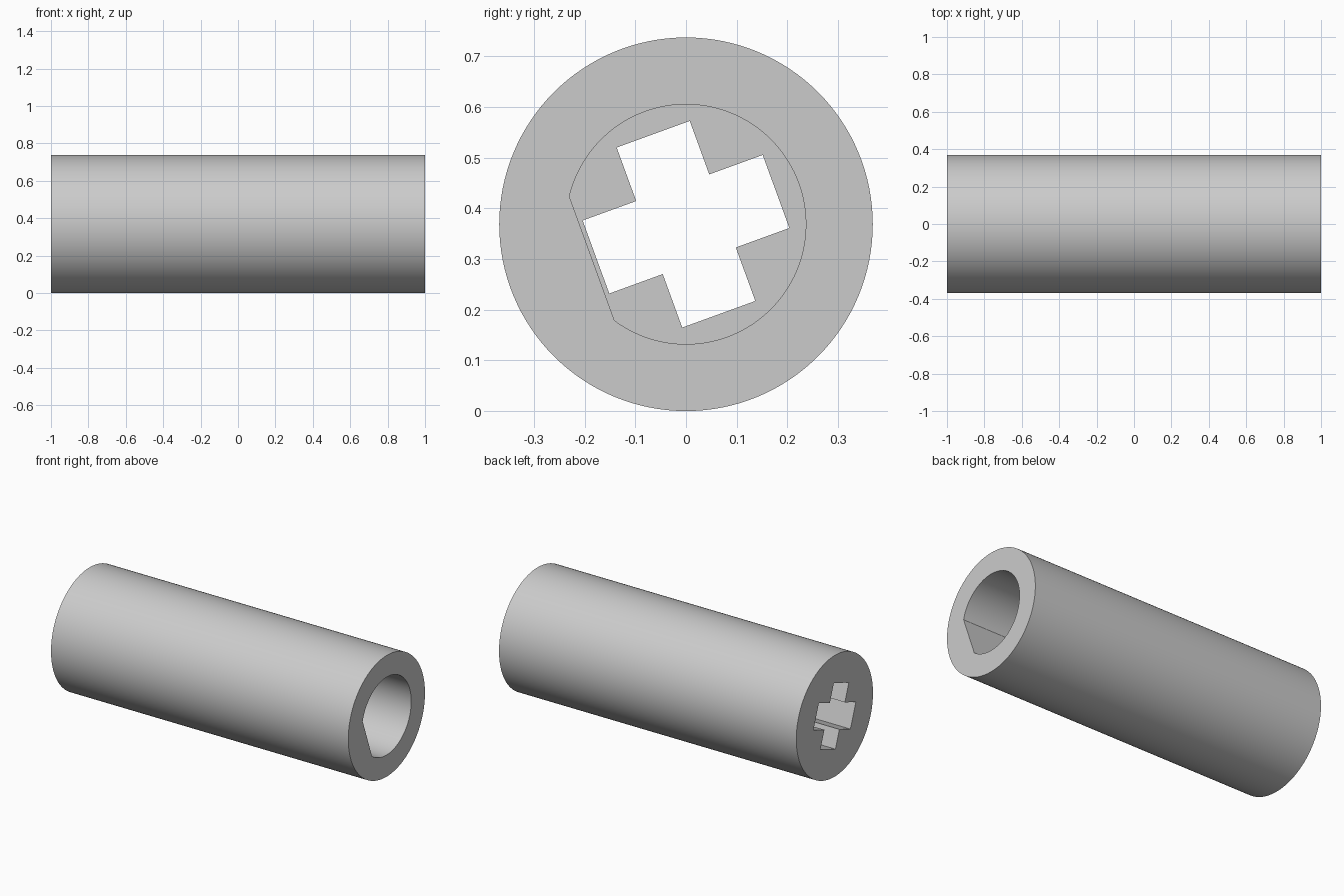
import bpy, bmesh
from math import pi, cos, sin, acos, radians

if "Cube" in bpy.data.objects:
    bpy.data.objects.remove(bpy.data.objects["Cube"])

R = 0.3685           # outer radius, also the axis height
BORE_R = 0.2365      # round part of the D bore
FLAT = 0.1975        # axis to the flat of the D bore
ARM, HALF = 0.189, 0.0767   # cross arm length and half width
TILT = radians(20)   # twist of both sockets

grey = bpy.data.materials.new("light grey")
grey.use_nodes = True
colour = (0.6, 0.6, 0.6, 1)
grey.diffuse_color = colour
grey.node_tree.nodes["Principled BSDF"].inputs["Base Color"].default_value = colour


def prism(name, outline, x0, x1):
    """Extrude a (y, z) outline about the tube axis from x0 to x1."""
    bm = bmesh.new()
    base = bm.faces.new([bm.verts.new((x0, y, z + R)) for y, z in outline])
    top = bmesh.ops.extrude_face_region(bm, geom=[base])["geom"]
    moved = [v for v in top if isinstance(v, bmesh.types.BMVert)]
    bmesh.ops.translate(bm, vec=(x1 - x0, 0, 0), verts=moved)
    bmesh.ops.recalc_face_normals(bm, faces=bm.faces)
    mesh = bpy.data.meshes.new(name)
    bm.to_mesh(mesh)
    bm.free()
    mesh.materials.append(grey)
    obj = bpy.data.objects.new(name, mesh)
    bpy.context.collection.objects.link(obj)
    return obj


def arc(radius, start, end, count):
    return [(radius * cos(start + (end - start) * i / count),
             radius * sin(start + (end - start) * i / count)) for i in range(count + 1)]


# Tube body
body = prism("coupling_sleeve", arc(R, 0, 2 * pi, 128)[:-1], -1, 1)

# D-shaped bore, open at the +x end
gap = acos(FLAT / BORE_R)
middle = pi + TILT
d_bore = prism("d_bore_cutter", arc(BORE_R, middle + gap, middle + 2 * pi - gap, 96), 0, 1.1)

# Cross-shaped socket, open at the -x end and meeting the bore
cross = []
for k in range(4):
    a = TILT + k * pi / 2
    for u, v in ((ARM, -HALF), (ARM, HALF), (HALF, HALF)):
        cross.append((u * cos(a) - v * sin(a), u * sin(a) + v * cos(a)))
cross_socket = prism("cross_socket_cutter", cross, -1.1, 0.1)

# Cut both sockets, then discard the cutters
bpy.ops.object.select_all(action="DESELECT")
bpy.context.view_layer.objects.active = body
body.select_set(True)
for cutter in (d_bore, cross_socket):
    cutter.hide_render = True
    cut = body.modifiers.new(cutter.name, "BOOLEAN")
    cut.operation = "DIFFERENCE"
    cut.solver = "EXACT"
    cut.object = cutter
    bpy.ops.object.modifier_apply(modifier=cut.name)
    bpy.data.objects.remove(cutter)

bpy.ops.object.shade_smooth_by_angle(angle=radians(30))
